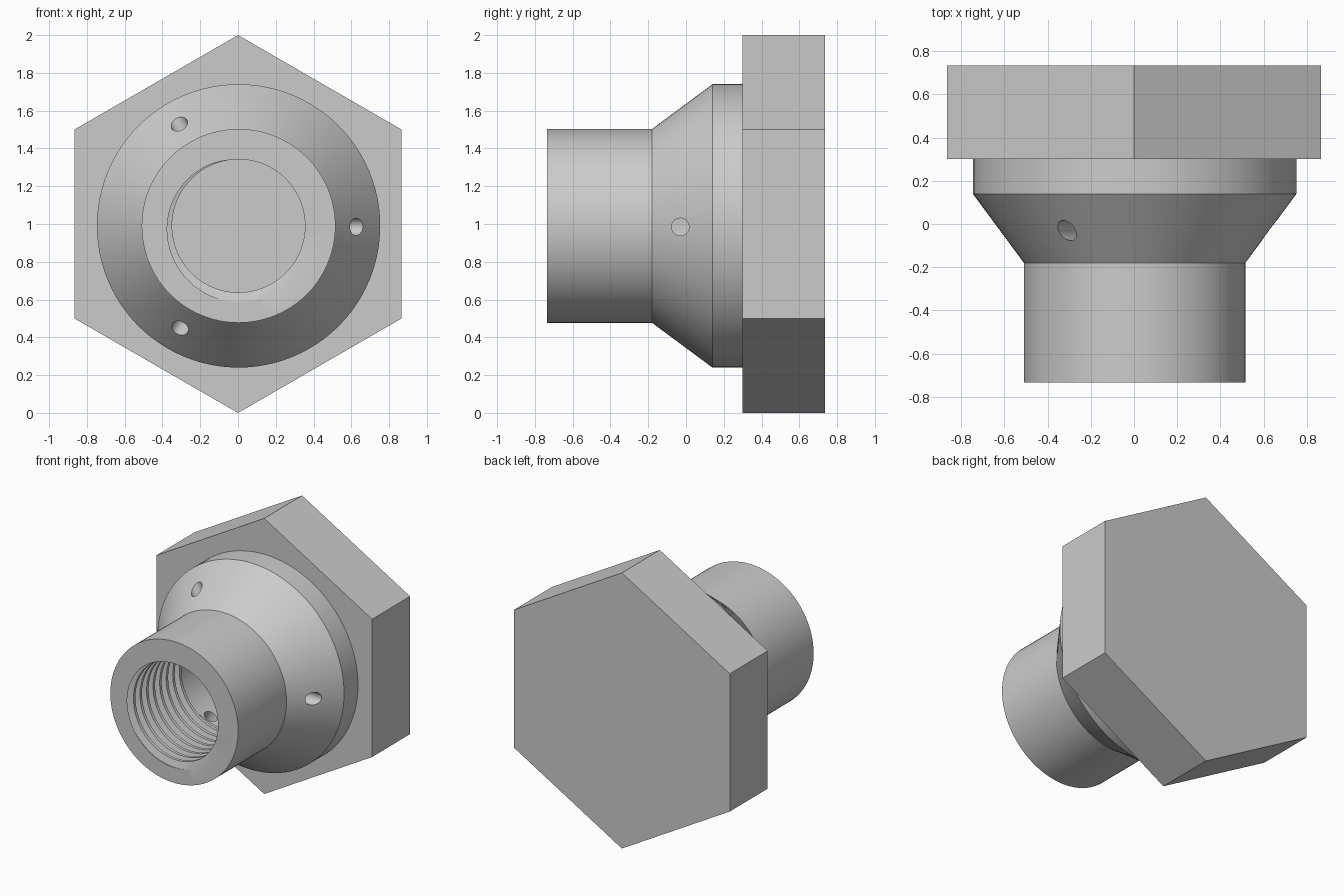
import bpy, bmesh
from math import pi, sin, cos, radians, floor

cube = bpy.data.objects.get("Cube")
if cube:
    bpy.data.objects.remove(cube, do_unlink=True)

steel = bpy.data.materials.new("plain_grey")
steel.use_nodes = True
GREY = (0.6, 0.6, 0.6, 1)
steel.diffuse_color = GREY
steel.node_tree.nodes["Principled BSDF"].inputs["Base Color"].default_value = GREY

CENTRE_X, CENTRE_Z = 0.003, 0.99
SEGMENTS = 96
FRONT, THREAD_END, PLATE = -0.735, -0.12, 0.30
CREST, ROOT, CHAMBER = 0.352, 0.402, 0.41
PITCH = 0.075
# one turn of the thread: position along the pitch and radius
THREAD = [(-0.03, CREST), (0.27, CREST), (0.72, ROOT), (0.80, ROOT), (0.97, CREST)]


def thread_radius(u):
    u -= floor(u)
    if u > 0.97:
        u -= 1
    for (a, ra), (b, rb) in zip(THREAD, THREAD[1:]):
        if u <= b:
            return ra + (rb - ra) * max(0, u - a) / (b - a)
    return CREST


def thread_column(turn):
    """Points (radius, y) down the bore at one angle, trimmed to the bore's ends."""
    points = []
    for k in range(-2, int((THREAD_END - FRONT) / PITCH) + 4):
        for key, _ in THREAD[1:]:
            y = FRONT + PITCH * (k + key - turn)
            y = min(max(y, FRONT), THREAD_END)
            points.append((thread_radius((y - FRONT) / PITCH + turn), y))
    return points


# body: threaded neck, cone and collar in one closed shell
bm = bmesh.new()
columns = []
for i in range(SEGMENTS + 1):
    turn = i / SEGMENTS
    a = 2 * pi * turn
    ring = [(0.513, FRONT), (0.513, -0.18), (0.75, 0.14), (0.75, PLATE + 0.02),
            (CHAMBER, PLATE + 0.02), (CHAMBER, THREAD_END)]
    ring += reversed(thread_column(turn))
    columns.append([bm.verts.new((CENTRE_X + r * cos(a), y, CENTRE_Z + r * sin(a)))
                    for r, y in ring])
for left, right in zip(columns, columns[1:]):
    for j in range(len(left)):
        k = (j + 1) % len(left)
        bm.faces.new((left[j], left[k], right[k], right[j]))
bmesh.ops.remove_doubles(bm, verts=bm.verts, dist=1e-5)
bmesh.ops.recalc_face_normals(bm, faces=bm.faces)
mesh = bpy.data.meshes.new("threaded_body")
bm.to_mesh(mesh)
bm.free()
body = bpy.data.objects.new("threaded_body", mesh)
bpy.context.collection.objects.link(body)
mesh.materials.append(steel)

# three radial holes through the cone into the chamber
for angle in (0, 120, 240):
    a = radians(angle)
    bpy.ops.mesh.primitive_cylinder_add(
        vertices=32, radius=0.046, depth=0.6,
        location=(CENTRE_X + 0.6 * cos(a), -0.03, CENTRE_Z - 0.005 + 0.6 * sin(a)),
        rotation=(0, pi / 2 - a, 0))
    cutter = bpy.context.object
    cutter.name = "hole_cutter"
    cutter.hide_render = True
    cutter.data.materials.append(steel)
    bpy.context.view_layer.objects.active = body
    cut = body.modifiers.new("radial_hole", "BOOLEAN")
    cut.operation, cut.solver, cut.object = "DIFFERENCE", "EXACT", cutter
    bpy.ops.object.modifier_apply(modifier=cut.name)
    bpy.data.objects.remove(cutter, do_unlink=True)

bpy.ops.object.select_all(action="DESELECT")
body.select_set(True)
bpy.context.view_layer.objects.active = body
bpy.ops.object.shade_smooth_by_angle(angle=radians(25))

# hexagonal plate closing the back
bpy.ops.mesh.primitive_cylinder_add(vertices=6, radius=1, depth=0.435,
                                    location=(0, PLATE + 0.2175, 1),
                                    rotation=(pi / 2, 0, 0))
plate = bpy.context.object
plate.name = "hex_plate"
plate.data.materials.append(steel)
